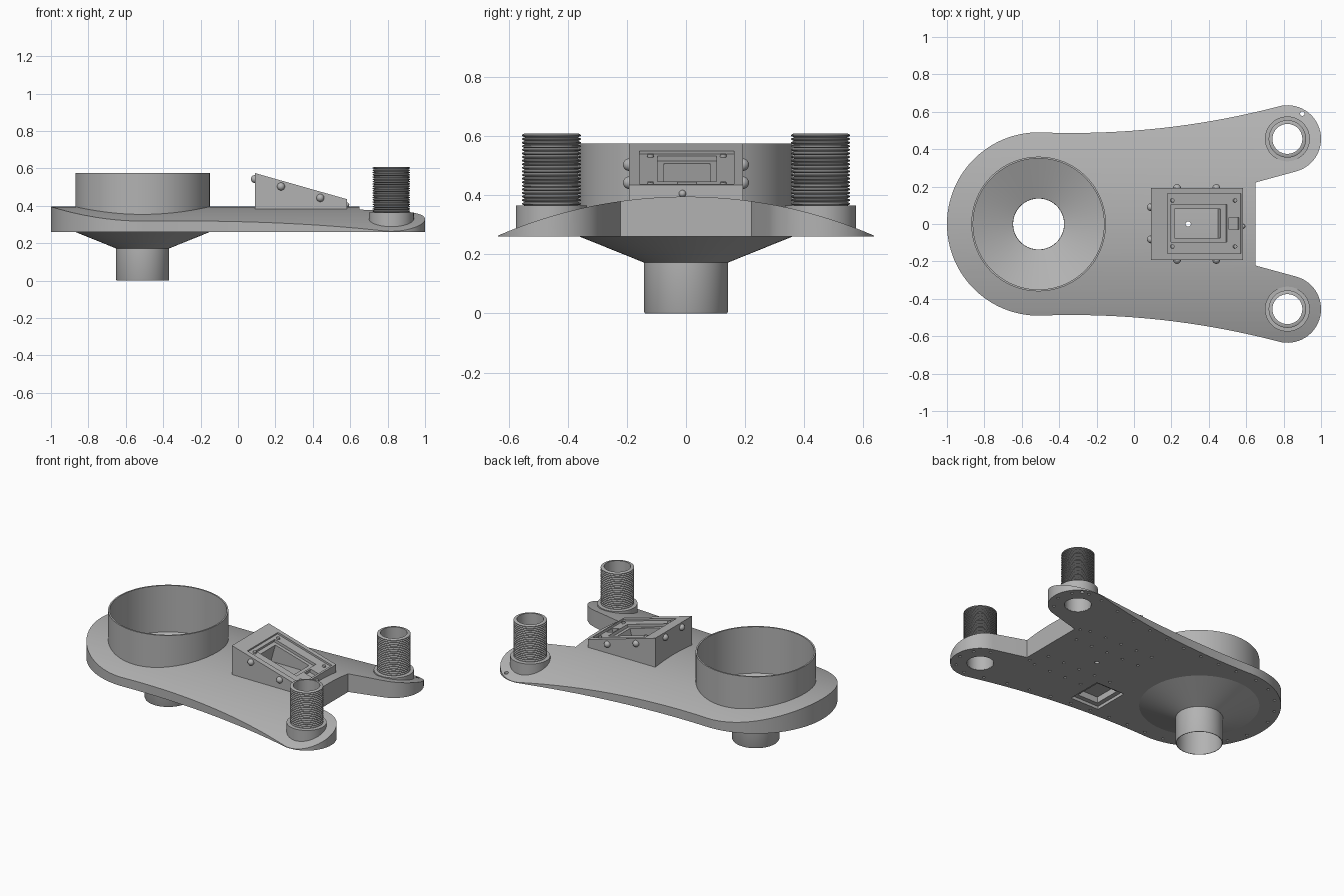
import bpy, bmesh, math
from mathutils import Vector, Matrix
from mathutils.geometry import interpolate_bezier

cube = bpy.data.objects.get("Cube")
if cube:
    bpy.data.objects.remove(cube)

grey = bpy.data.materials.new("plain_grey")
grey.use_nodes = True
GREY = (0.45, 0.45, 0.45, 1)
grey.diffuse_color = GREY
grey.node_tree.nodes["Principled BSDF"].inputs["Base Color"].default_value = GREY

BASE = 0.26      # underside of the plate
CROWN = 0.395    # top of the plate along its middle
DOME_R = 1.6


def finish(name, bm):
    bmesh.ops.recalc_face_normals(bm, faces=bm.faces)
    mesh = bpy.data.meshes.new(name)
    bm.to_mesh(mesh)
    bm.free()
    ob = bpy.data.objects.new(name, mesh)
    bpy.context.collection.objects.link(ob)
    mesh.materials.append(grey)
    return ob


def select(ob):
    bpy.ops.object.select_all(action='DESELECT')
    ob.select_set(True)
    bpy.context.view_layer.objects.active = ob


def smooth(ob):
    select(ob)
    bpy.ops.object.shade_smooth_by_angle(angle=math.radians(30))


def prism(name, points, offset):
    bm = bmesh.new()
    face = bm.faces.new([bm.verts.new(p) for p in points])
    new = bmesh.ops.extrude_face_region(bm, geom=[face])["geom"]
    bmesh.ops.translate(bm, vec=offset, verts=[v for v in new if isinstance(v, bmesh.types.BMVert)])
    return finish(name, bm)


def cylinders(name, spots, segments):
    """Upright cylinders; each spot is x, y, bottom, top, radius."""
    bm = bmesh.new()
    for x, y, lo, hi, r in spots:
        bmesh.ops.create_cone(bm, cap_ends=True, segments=segments, radius1=r, radius2=r,
                              depth=hi - lo, matrix=Matrix.Translation((x, y, (lo + hi) / 2)))
    return finish(name, bm)


def block(name, centre, size, tilt=0.0):
    bm = bmesh.new()
    m = Matrix.Translation(centre) @ Matrix.Rotation(tilt, 4, 'Y') @ Matrix.Diagonal((*size, 1))
    bmesh.ops.create_cube(bm, size=1, matrix=m)
    return finish(name, bm)


def lathe(name, profile, x, y, segments):
    """Revolve a closed radius/height profile about an upright axis."""
    bm = bmesh.new()
    rings = []
    for i in range(segments):
        a = math.tau * i / segments
        rings.append([bm.verts.new((x + r * math.cos(a), y + r * math.sin(a), z)) for r, z in profile])
    n = len(profile)
    for i in range(segments):
        a, b = rings[i], rings[(i + 1) % segments]
        for j in range(n):
            k = (j + 1) % n
            bm.faces.new((a[j], b[j], b[k], a[k]))
    ob = finish(name, bm)
    smooth(ob)
    return ob


def boolean(ob, cutter, operation='DIFFERENCE'):
    cutter.hide_render = True
    select(ob)
    mod = ob.modifiers.new("cut", 'BOOLEAN')
    mod.operation = operation
    mod.solver = 'EXACT'
    mod.object = cutter
    bpy.ops.object.modifier_apply(modifier=mod.name)
    bpy.data.objects.remove(cutter)


def arc(cx, cy, r, start, end, steps):
    angles = [math.radians(start + (end - start) * i / steps) for i in range(steps + 1)]
    return [Vector((cx + r * math.cos(a), cy + r * math.sin(a))) for a in angles]


# Plate outline: round end, waisted flank, rounded arm, notch; then mirrored
CUP_X, PEG_X, PEG_Y = -0.51, 0.82, 0.455
round_end = arc(CUP_X, 0, 0.49, 180, 90, 32)
arm_end = arc(PEG_X, PEG_Y, 0.18, 100, -75, 30)
flank = interpolate_bezier(round_end[-1], Vector((-0.1, 0.475)), Vector((0.32, 0.51)), arm_end[0], 28)
half = round_end + [Vector(p[:2]) for p in flank[1:-1]] + arm_end + [Vector((0.65, 0.222))]
outline = half + [Vector((p.x, -p.y)) for p in reversed(half[1:])]
plate = prism("base_plate", [(p.x, p.y, BASE) for p in outline], (0, 0, 0.3))

# Barrel-shaped top of the plate
bm = bmesh.new()
bmesh.ops.create_cone(bm, cap_ends=True, segments=360, radius1=DOME_R, radius2=DOME_R, depth=3,
                      matrix=Matrix.Translation((0, 0, CROWN - DOME_R)) @ Matrix.Rotation(math.pi / 2, 4, 'Y'))
boolean(plate, finish("dome_cutter", bm), 'INTERSECT')

# Openings through the plate
boolean(plate, cylinders("bore_cutter", [
    (CUP_X, 0, 0, 1, 0.354), (PEG_X, PEG_Y, 0, 1, 0.081), (PEG_X, -PEG_Y, 0, 1, 0.081),
    (0.29, 0, 0, 1, 0.014), (0.9, 0.59, 0, 1, 0.012)], 64))

# Stepped pocket in the underside
boolean(plate, block("pocket_rim_cutter", (0.03, -0.305, BASE), (0.21, 0.24, 0.04)))
boolean(plate, block("pocket_cutter", (0.03, -0.305, BASE), (0.15, 0.18, 0.12)))

# Small blind screw holes round the rim and across the underside
spots = []
travelled = 0.0
for i, p in enumerate(outline):
    before, after = outline[i - 1], outline[(i + 1) % len(outline)]
    travelled += (p - before).length
    if travelled > 0.125:
        travelled = 0.0
        along = (after - before).normalized()
        q = p + Vector((along.y, -along.x)) * 0.035
        if (q - Vector((0.9, 0.59))).length > 0.04:
            spots.append((q.x, q.y))
for i in range(5):
    for y in (-0.26, -0.13, 0.13, 0.26):
        spots.append((0.08 + 0.12 * i, y))
spots = [s for s in spots if not (abs(s[0] - 0.03) < 0.13 and abs(s[1] + 0.305) < 0.14)]
boolean(plate, cylinders("screw_hole_cutter", [(x, y, BASE - 0.02, BASE + 0.012, 0.009) for x, y in spots], 10))
smooth(plate)

# Cup with funnel and spout
lathe("funnel_cup", [(0.136, 0), (0.139, 0), (0.142, 0.006), (0.142, 0.172), (0.36, BASE), (0.36, 0.575),
                     (0.35, 0.575), (0.35, 0.268), (0.137, 0.182)], CUP_X, 0, 96)

# Threaded hollow pegs on flanges
TURNS, FOOT, TIP = 20, 0.365, 0.608
pitch = (TIP - FOOT) / TURNS
thread = []
for i in range(TURNS):
    z = FOOT + i * pitch
    thread += [(0.09, z), (0.1, z + pitch * 0.35), (0.1, z + pitch * 0.65)]
profile = [(0.08, BASE + 0.002), (0.12, BASE + 0.002), (0.12, FOOT)] + thread + [(0.092, TIP), (0.08, TIP)]
for side, s in (("left", 1), ("right", -1)):
    lathe("threaded_peg_" + side, profile, PEG_X, s * PEG_Y, 56)

# Sloping display housing
X0, X1, Z0, Z1, HALF_W = 0.09, 0.583, 0.575, 0.435, 0.192
tilt = math.atan2(Z0 - Z1, X1 - X0)


def slope(x):
    return Z0 + (Z1 - Z0) * (x - X0) / (X1 - X0)


def panel_cut(x_a, x_b, width, depth):
    x = (x_a + x_b) / 2
    return block("panel_cutter", (x, 0.003, slope(x)), ((x_b - x_a) / math.cos(tilt), width, 2 * depth), tilt)


housing = prism("display_housing", [(X0, -HALF_W, 0.36), (X1, -HALF_W, 0.36), (X1, -HALF_W, Z1),
                                    (X0, -HALF_W, Z0)], (0, 2 * HALF_W, 0))
boolean(housing, panel_cut(0.178, 0.572, 0.32, 0.012))
boolean(housing, panel_cut(0.2, 0.5, 0.2, 0.03))
boolean(housing, panel_cut(0.225, 0.47, 0.155, 0.3))
boolean(housing, panel_cut(0.51, 0.565, 0.065, 0.035))

# Corner screws of the display panel
for x in (0.205, 0.54):
    for y in (-0.12, 0.126):
        bm = bmesh.new()
        bmesh.ops.create_cone(bm, cap_ends=True, segments=16, radius1=0.012, radius2=0.01, depth=0.02,
                              matrix=Matrix.Translation((x, y, slope(x) - 0.012)) @ Matrix.Rotation(tilt, 4, 'Y'))
        smooth(finish("panel_screw", bm))

# Round buttons on the housing walls
buttons = [(x, s * HALF_W, z) for x, z in ((0.23, 0.503), (0.44, 0.442)) for s in (1, -1)]
buttons += [(X0, 0.09, 0.543), (X0, -0.082, 0.543), (X1, -0.012, 0.405)]
for i, centre in enumerate(buttons):
    bm = bmesh.new()
    radius = 0.021 if i < 6 else 0.012
    bmesh.ops.create_uvsphere(bm, u_segments=20, v_segments=12, radius=radius, matrix=Matrix.Translation(centre))
    smooth(finish("round_button", bm))
